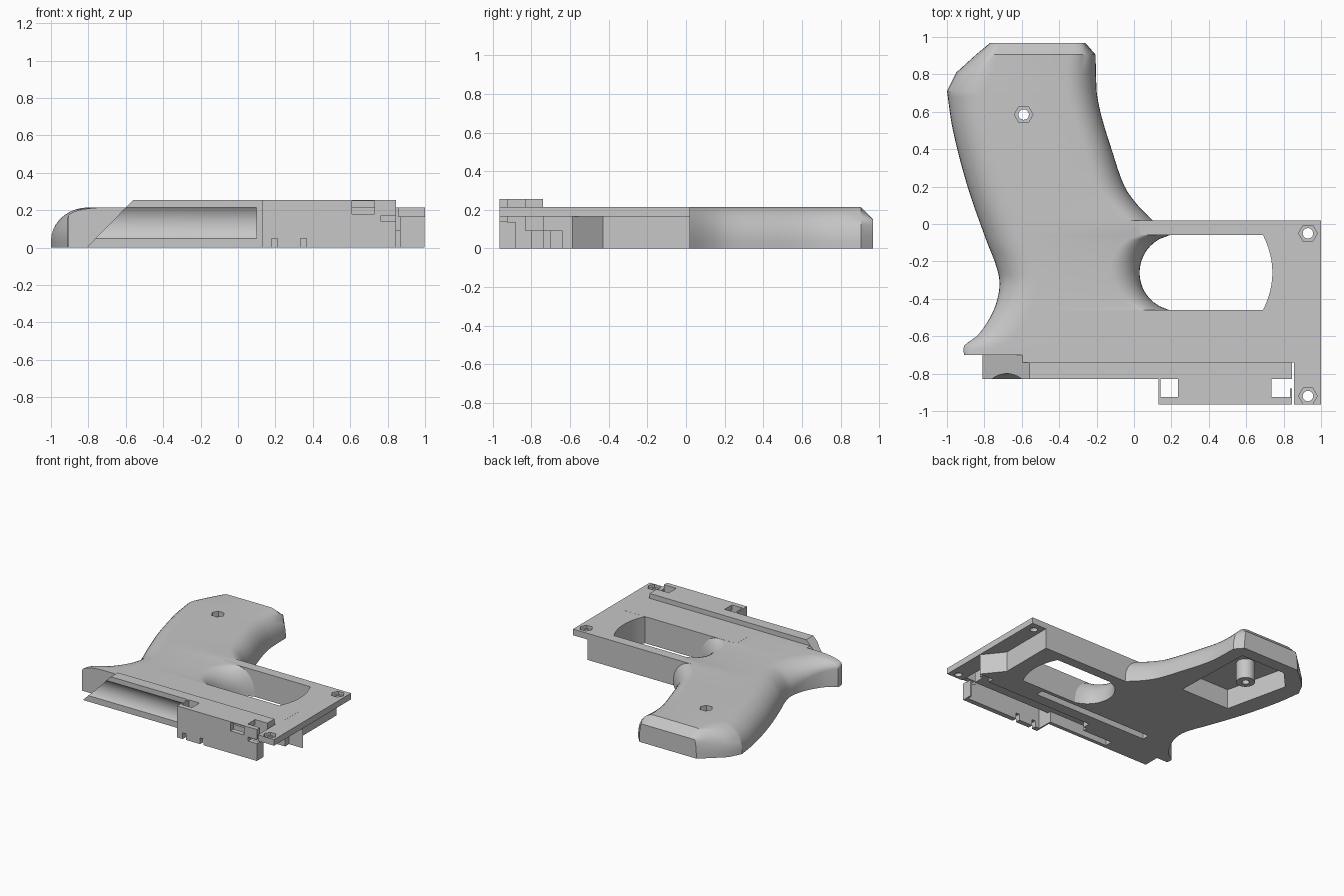
import bpy, bmesh, math
from mathutils import Vector

default_cube = bpy.data.objects.get("Cube")
if default_cube:
    bpy.data.objects.remove(default_cube, do_unlink=True)

grey = bpy.data.materials.new("plain_grey")
grey.use_nodes = True
colour = (0.57, 0.57, 0.57, 1)
grey.diffuse_color = colour
grey.node_tree.nodes["Principled BSDF"].inputs["Base Color"].default_value = colour

TOP = 0.215      # main outer face
RAIL_TOP = 0.255
PLATE_LOW = 0.165


def finish(mesh_data, name):
    """Turn a bmesh into a named grey object."""
    bmesh.ops.recalc_face_normals(mesh_data, faces=mesh_data.faces)
    mesh = bpy.data.meshes.new(name)
    mesh_data.to_mesh(mesh)
    mesh_data.free()
    mesh.materials.append(grey)
    part = bpy.data.objects.new(name, mesh)
    bpy.context.collection.objects.link(part)
    return part


def prism(name, outline, low, high, axis="z"):
    """Extrude an outline along z (xy points) or along y (xz points)."""
    def place(point, depth):
        a, b = point
        return (a, b, depth) if axis == "z" else (a, depth, b)
    shape = bmesh.new()
    bottom = [shape.verts.new(place(p, low)) for p in outline]
    upper = [shape.verts.new(place(p, high)) for p in outline]
    shape.faces.new(bottom)
    shape.faces.new(upper)
    count = len(outline)
    for i in range(count):
        j = (i + 1) % count
        shape.faces.new((bottom[i], bottom[j], upper[j], upper[i]))
    return finish(shape, name)


def box(name, x, y, z):
    corners = [(x[0], y[0]), (x[1], y[0]), (x[1], y[1]), (x[0], y[1])]
    return prism(name, corners, z[0], z[1])


def round_prism(name, centre, radius, low, high, sides):
    ring = [(centre[0] + radius * math.cos(math.tau * i / sides),
             centre[1] + radius * math.sin(math.tau * i / sides)) for i in range(sides)]
    return prism(name, ring, low, high)


def cut(part, *cutters):
    """Subtract each cutter from the part and discard it."""
    for cutter in cutters:
        cutter.hide_render = True
        modifier = part.modifiers.new("cut", "BOOLEAN")
        modifier.operation = "DIFFERENCE"
        modifier.solver = "EXACT"
        modifier.object = cutter
        bpy.context.view_layer.objects.active = part
        bpy.ops.object.modifier_apply(modifier=modifier.name)
        bpy.data.objects.remove(cutter, do_unlink=True)


def nut_hole(part, centre, depth):
    cut(part,
        round_prism("nut_cutter", centre, 0.05, TOP - depth, 0.3, 6),
        round_prism("screw_cutter", centre, 0.028, -0.1, 0.3, 20))


def slot_cutter():
    return box("slot_cutter", (-0.55, 0.48), (-0.55, -0.49), (-0.1, 0.05))


def groove_cutter():
    return box("groove_cutter", (-0.4, 0.9), (-0.8, -0.64), (-0.1, 0.09))


def curve_at(points, y):
    """Smooth cubic through (y, x) points."""
    last = len(points) - 1
    i = 0
    while i < last - 1 and y > points[i + 1][0]:
        i += 1

    def slope(k):
        a, b = points[max(k - 1, 0)], points[min(k + 1, last)]
        return (b[1] - a[1]) / (b[0] - a[0])
    start, end = points[i], points[i + 1]
    span = end[0] - start[0]
    t = (y - start[0]) / span
    return ((2*t**3 - 3*t**2 + 1) * start[1] + (t**3 - 2*t**2 + t) * span * slope(i)
            + (3*t**2 - 2*t**3) * end[1] + (t**3 - t**2) * span * slope(i + 1))


# Grip: rounded cross-sections lofted along y
rear_edge = [(-0.7, -0.908), (-0.65, -0.908), (-0.6, -0.84), (-0.5, -0.77), (-0.4, -0.73),
             (-0.3, -0.72), (-0.2, -0.745), (-0.1, -0.785), (0.2, -0.89), (0.5, -0.968), (0.71, -1)]
front_edge = [(0.02, 0.1), (0.1, 0.02), (0.2, -0.05), (0.4, -0.12),
              (0.6, -0.18), (0.74, -0.203), (0.91, -0.205)]
HOLE_LOW, HOLE_HIGH, HOLE_MID = -0.46, -0.06, -0.26
DROP = 0.18      # height of the rounding


def front_limit(y):
    if y <= HOLE_LOW:
        return -0.1, 0.001
    if y < 0.02:
        reach = min(abs(y - HOLE_MID), 0.2)
        return 0.235 - math.sqrt(0.205 ** 2 - reach ** 2), 0.16
    return curve_at(front_edge, y), 0.16


def section(y, left, right, round_left, round_right, rear_drop=DROP):
    steps = 9
    points = [(left, 0)]
    for i in range(steps + 1):
        a = math.pi / 2 * i / steps
        points.append((left + round_left * (1 - math.cos(a)), TOP - rear_drop * (1 - math.sin(a))))
    for i in range(steps + 1):
        a = math.pi / 2 * i / steps
        points.append((right - round_right * (1 - math.sin(a)), TOP - DROP * (1 - math.cos(a))))
    points.append((right, 0))
    return [Vector((x, y, z)) for x, z in points]


stations = [-0.7, -0.67, -0.65, -0.63, -0.6, -0.57, -0.54, -0.5, HOLE_LOW, HOLE_LOW + 0.001]
stations += [HOLE_LOW + 0.02 * i for i in range(1, 20)] + [HOLE_HIGH, 0.019]
stations += [0.02 + 0.03 * i for i in range(24)]
sections = []
for y in stations:
    right, rounding = front_limit(y)
    flatten = min(max((-0.3 - y) / 0.4, 0), 1)      # the tang has a taller rear wall
    sections.append(section(y, curve_at(rear_edge, y), right, 0.2, rounding, DROP - 0.13 * flatten))
sections.append(section(0.81, -0.95, -0.204, 0.2, 0.16))
sections.append(section(0.905, -0.845, -0.205, 0.12, 0.14))
butt = section(0.968, -0.77, -0.26, 0.06, 0.06)
for p in butt:
    p.z = min(p.z, 0.15)
sections.append(butt)
loft = bmesh.new()
rings = [[loft.verts.new(p) for p in ring] for ring in sections]
for first, second in zip(rings, rings[1:]):
    for i in range(len(first)):
        j = (i + 1) % len(first)
        loft.faces.new((first[i], first[j], second[j], second[i]))
loft.faces.new(rings[0])
loft.faces.new(rings[-1])
grip = finish(loft, "grip")

# Hollow underside of the grip, with its screw post
screw = (-0.59, 0.585)
pocket = [(-0.74, 0.2), (-0.3, 0.2), (-0.32, 0.87), (-0.72, 0.87), (-0.86, 0.72)]
cut(grip, prism("pocket_cutter", pocket, -0.1, 0.16), slot_cutter())
nut_hole(grip, screw, 0.04)
post = round_prism("screw_post", screw, 0.07, 0, 0.165, 32)
cut(post, round_prism("post_cutter", screw, 0.028, -0.1, 0.3, 20))

# Frame body between the opening and the rail, grooved underneath
body = box("frame_body", (-0.13, 0.87), (-0.74, HOLE_LOW), (0, TOP + 0.0005))
cut(body, groove_cutter(), slot_cutter())
box("guard_bar", (-0.1, 0.87), (HOLE_HIGH, 0.02), (0, TOP))
prism("rear_frame_strip", [(-0.81, 0), (-0.13, 0), (-0.13, TOP), (-0.595, TOP)], -0.74, -0.7, "y")

# Front of the guard with the curved end of the opening
arc = []
for i in range(13):
    t = i / 6 - 1
    arc.append((0.74 - 0.05 * t * t, HOLE_MID + 0.2 * t))
guard_front = prism("guard_front", [(0.87, HOLE_HIGH), (0.87, HOLE_LOW)] + arc, 0, TOP)
prism("guard_wedge", [(0.87, -0.43), (0.998, -0.59), (0.87, -0.59)], 0, PLATE_LOW)

# Thin front plate with two nut recesses
plate = prism("front_plate", [(0.87, 0.02), (0.87, -0.74), (0.855, -0.74), (0.855, -0.965),
                              (1, -0.965), (1, 0.02)], PLATE_LOW, TOP)
for y in (-0.05, -0.92):
    nut_hole(plate, (0.93, y), 0.025)

# Raised rail with a slanted rear end and a shallow round channel
rail = prism("side_rail", [(-0.81, 0), (0.845, 0), (0.845, RAIL_TOP), (-0.56, RAIL_TOP)],
             -0.83, -0.74, "y")
channel = round_prism("channel_cutter", (0, 0), 0.13, -0.9, 0.1, 64)
channel.rotation_euler = (0, math.pi / 2, 0)
channel.location = (0, -0.93, 0.132)
bpy.context.view_layer.update()
cut(rail, channel, groove_cutter(),
    box("open_side_cutter", (0.14, 0.9), (-0.9, -0.7), (-0.1, 0.09)))

# Side box standing off the rail, open underneath
wall = box("side_box_wall", (0.13, 0.845), (-0.965, -0.925), (0, RAIL_TOP))
for x in (0.18, 0.335):
    cut(wall, box("notch_cutter", (x, x + 0.03), (-1, -0.9), (-0.1, 0.05)))
cut(wall, box("window_cutter", (0.61, 0.73), (-1, -0.9), (0.18, 0.25)),
    box("end_notch_cutter", (0.765, 0.9), (-1, -0.9), (0.14, 0.172)))
box("side_box_roof", (0.235, 0.735), (-0.925, -0.83), (TOP, RAIL_TOP))
box("side_box_rear_wall", (0.13, 0.142), (-0.925, -0.83), (0, RAIL_TOP))
box("side_box_front_wall", (0.833, 0.845), (-0.925, -0.88), (0, 0.135))

# Smooth the rounded parts, keeping hard edges
for part in (grip, post, rail, guard_front):
    bpy.ops.object.select_all(action="DESELECT")
    part.select_set(True)
    bpy.context.view_layer.objects.active = part
    bpy.ops.object.shade_smooth_by_angle(angle=math.radians(30))
